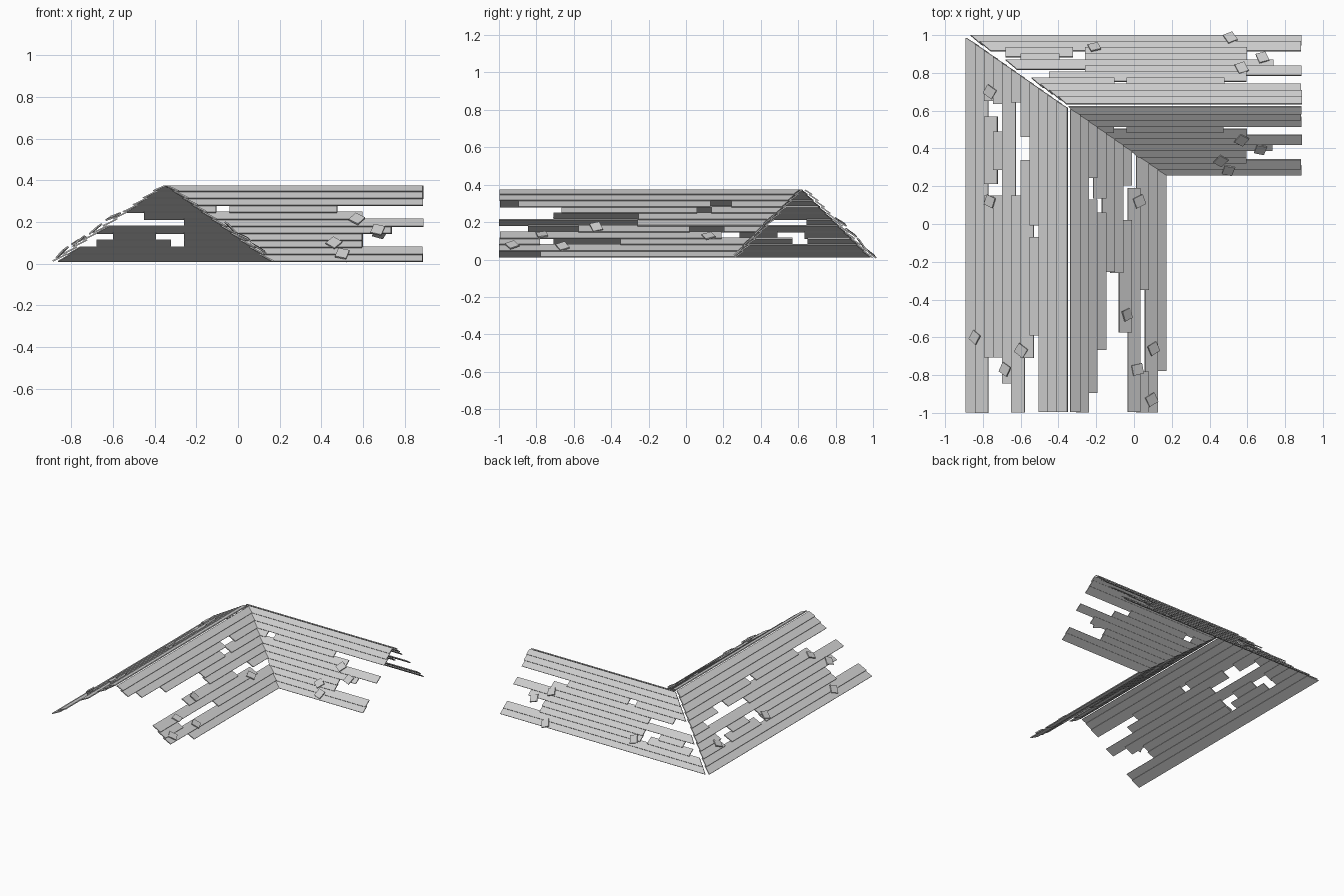
import bpy, bmesh, math, random
from mathutils import Vector, Matrix

random.seed(4)
if "Cube" in bpy.data.objects:
    bpy.data.objects.remove(bpy.data.objects["Cube"], do_unlink=True)

wood = bpy.data.materials.new("weathered_grey_wood")
wood.use_nodes = True
grey = (0.6, 0.6, 0.6, 1)
wood.diffuse_color = grey
wood.node_tree.nodes["Principled BSDF"].inputs["Base Color"].default_value = grey

ROWS = 11
RIDGE = 0.37
LIFT = 0.012     # raised lower edge of each lapped board
THICK = 0.007
M = 9            # marks a board that runs up to the mitre
FULL = [(0, M)]

# Board spans for each row, eave to ridge, measured from the open gable end
BROKEN = [FULL, FULL,
          [(.29, 1.15), (1.21, 1.57), (1.65, M)],
          [(.29, 1.15), (1.28, 1.49), (1.63, M)],
          [(.15, M)],
          [(0, 1.15), (1.64, M)],
          [(.29, 1.34), (1.46, M)],
          [(.41, .93), (.99, M)],
          FULL, FULL, FULL]
RUINED = [[(.22, M)], FULL,
          [(0, .22), (.65, M)],
          [(0, 1.19)],
          [(.42, 1.02), (1.2, M)],
          [(.74, M)], [(.74, M)],
          [(.33, 1.06), (1.13, M)],
          [(.1, 1.13), (1.24, M)],
          FULL, FULL]


def side_of_mitre(p):
    return .7 * (p.x + .89) + p.y - 1


def add_hull(bm, corners):
    """Six-sided solid: four lower corners, then four upper corners."""
    v = [bm.verts.new(c) for c in corners]
    for i in range(4):
        j = (i + 1) % 4
        bm.faces.new((v[i], v[j], v[j + 4], v[i + 4]))
    bm.faces.new(v[3::-1])
    bm.faces.new(v[4:])


def finish(name, bm):
    bmesh.ops.recalc_face_normals(bm, faces=bm.faces)
    mesh = bpy.data.meshes.new(name)
    bm.to_mesh(mesh)
    bm.free()
    mesh.materials.append(wood)
    obj = bpy.data.objects.new(name, mesh)
    bpy.context.collection.objects.link(obj)


def roof_slope(name, start, along, up, rows, loose):
    start, along, up = Vector(start), Vector(along), Vector(up)
    normal = along.cross(up).normalized()
    if normal.z < 0:
        normal.negate()

    def point(t, v, h):
        base = start + up * v
        mitre = -side_of_mitre(base) / (side_of_mitre(base + along) - side_of_mitre(base))
        return base + along * min(t, mitre - .007) + normal * h

    # Lapped boards
    bm = bmesh.new()
    for r, spans in enumerate(rows):
        low = r / ROWS
        high = min((r + 1.3) / ROWS, 1)
        for t0, t1 in spans:
            if (point(t0 + .03, low, 0) - point(t0, low, 0)).length < .02:
                continue
            a = t0 + random.uniform(0, .006)
            quad = [(a, low, LIFT), (t1, low, LIFT), (t1, high, 0), (a, high, 0)]
            add_hull(bm, [point(t, v, h + d) for d in (0, THICK) for t, v, h in quad])
    finish(name + "_boards", bm)

    # Loose shingles lying on the slope
    bm = bmesh.new()
    flat = Vector((up.x, up.y, 0))
    for x, y in loose:
        rel = Vector((x, y, 0)) - start
        t, v = rel.dot(along), rel.dot(flat) / flat.length_squared
        frame = Matrix((along, up.normalized(), normal)).transposed().to_4x4()
        spin = Matrix.Rotation(random.uniform(.2, .7), 4, 'Z')
        tilt = Matrix.Rotation(random.uniform(-.25, .25), 4, 'X')
        place = Matrix.Translation(start + along * t + up * v + normal * .024)
        size = Matrix.Diagonal((.055, .06, .008, 1))
        bmesh.ops.create_cube(bm, size=1, matrix=place @ frame @ spin @ tilt @ size)
    finish(name + "_loose_shingles", bm)


# Long wing, running front to back
roof_slope("long_wing_outer", (-.88, -1, 0), (0, 1, 0), (.53, 0, RIDGE), BROKEN,
           [(-.75, .7), (-.75, .12), (-.83, -.6), (-.585, -.67), (-.67, -.77)])
roof_slope("long_wing_inner", (.16, -1, 0), (0, 1, 0), (-.5, 0, RIDGE), RUINED,
           [(.015, .12), (-.05, -.48), (.005, -.77), (.08, -.93), (.09, -.66)])

# Short wing, running sideways
roof_slope("short_wing_back", (.89, .987, 0), (-1, 0, 0), (0, -.355, RIDGE), BROKEN,
           [(-.21, .92), (.51, .97), (.68, .865), (.57, .81)])
roof_slope("short_wing_front", (.89, .27, 0), (-1, 0, 0), (0, .355, RIDGE), BROKEN,
           [(.57, .46), (.67, .41), (.5, .3), (.46, .35)])
